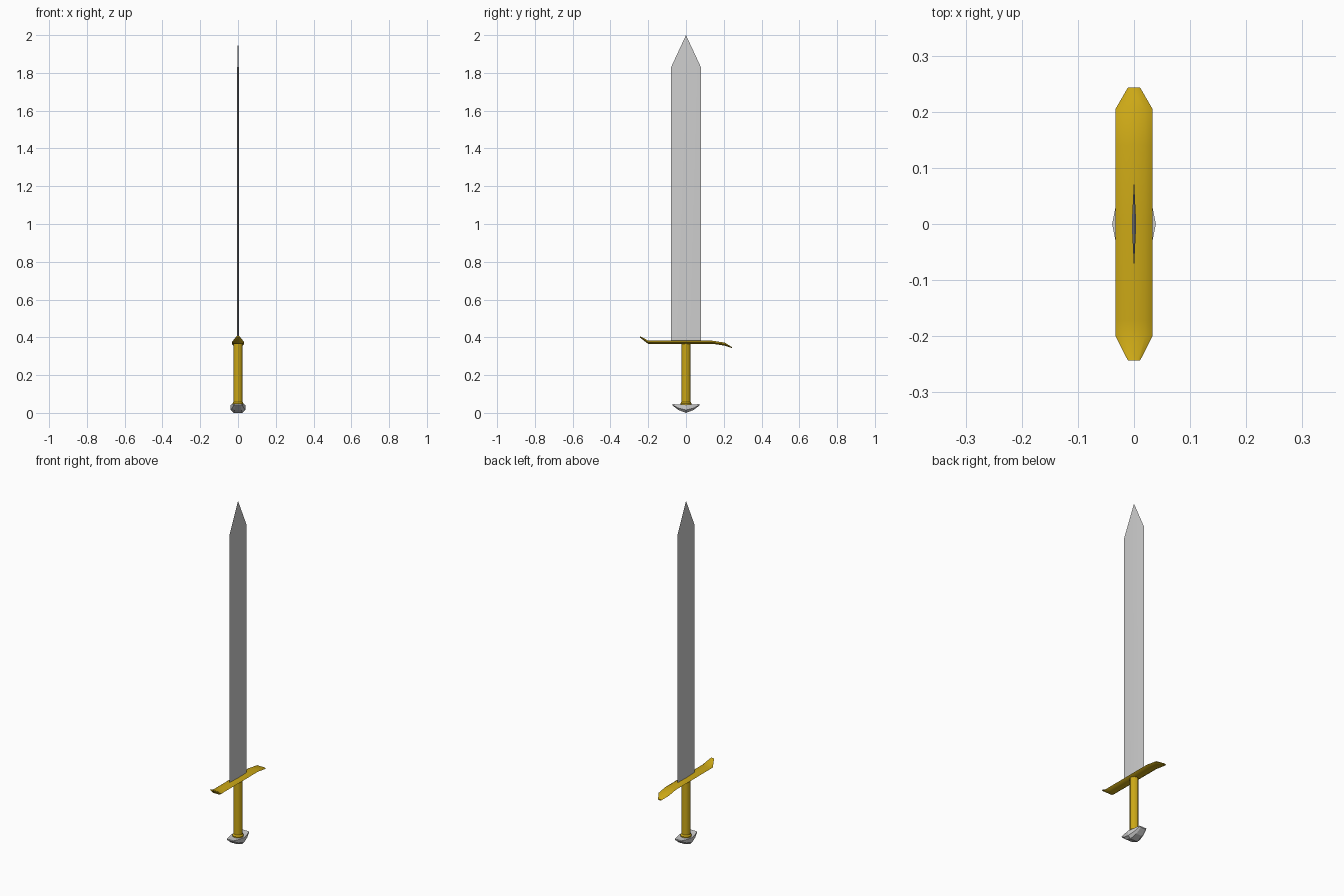
import bpy, bmesh, math
from mathutils import Vector

cube = bpy.data.objects.get("Cube")
if cube:
    bpy.data.objects.remove(cube, do_unlink=True)


def material(name, rgb):
    mat = bpy.data.materials.new(name)
    mat.use_nodes = True
    mat.diffuse_color = (*rgb, 1)
    mat.node_tree.nodes["Principled BSDF"].inputs["Base Color"].default_value = (*rgb, 1)
    return mat


steel = material("pale steel", (0.62, 0.62, 0.62))
gold = material("gold", (0.6, 0.39, 0.008))


def loft(name, rings, mat, tip=None, smooth=30):
    """Skin closed rings of equal length, capping the ends or closing to a tip."""
    bm = bmesh.new()
    loops = [[bm.verts.new(p) for p in ring] for ring in rings]
    n = len(loops[0])
    for a, b in zip(loops, loops[1:]):
        for i in range(n):
            j = (i + 1) % n
            bm.faces.new((a[i], a[j], b[j], b[i]))
    bm.faces.new(loops[0][::-1])
    if tip:
        point = bm.verts.new(tip)
        for i in range(n):
            bm.faces.new((loops[-1][i], loops[-1][(i + 1) % n], point))
    else:
        bm.faces.new(loops[-1])
    bmesh.ops.recalc_face_normals(bm, faces=bm.faces)
    mesh = bpy.data.meshes.new(name)
    bm.to_mesh(mesh)
    bm.free()
    mesh.materials.append(mat)
    obj = bpy.data.objects.new(name, mesh)
    bpy.context.collection.objects.link(obj)
    if smooth:
        bpy.ops.object.select_all(action="DESELECT")
        obj.select_set(True)
        bpy.context.view_layer.objects.active = obj
        bpy.ops.object.shade_smooth_by_angle(angle=math.radians(smooth))
    return obj


def diamond(z, half_thick, half_wide):
    return [(half_thick, 0, z), (0, half_wide, z), (-half_thick, 0, z), (0, -half_wide, z)]


def circle(z, r, sides=12):
    turn = 2 * math.pi / sides
    return [(r * math.cos(i * turn), r * math.sin(i * turn), z) for i in range(sides)]


# Blade: thin diamond section closing to a point
loft("blade", [diamond(0.37, 0.004, 0.079), diamond(1.83, 0.004, 0.079)],
     steel, tip=(0, 0, 2.0))

# Grip: round, with a small flare above the pommel
loft("grip", [circle(z, r) for z, r in
              ((0.035, 0.03), (0.05, 0.03), (0.058, 0.024), (0.37, 0.024))], gold)

# Crossguard: (y, half width, middle height, half thickness), one end up, one down
guard = [(-0.243, 0.011, 0.402, 0.004), (-0.2, 0.033, 0.374, 0.009),
         (-0.17, 0.033, 0.374, 0.01), (0, 0.033, 0.374, 0.01),
         (0.14, 0.033, 0.374, 0.008), (0.205, 0.033, 0.364, 0.008),
         (0.243, 0.011, 0.346, 0.003)]
loft("crossguard", [[(w, y, z), (w * 0.6, y, z + t), (-w * 0.6, y, z + t),
                     (-w, y, z), (-w * 0.6, y, z - t), (w * 0.6, y, z - t)]
                    for y, w, z, t in guard], gold, smooth=50)

# Pommel: faceted crescent, (y, half width, bottom, top)
half = [(0.072, 0.022, 0.04, 0.047), (0.04, 0.031, 0.015, 0.044), (0, 0.039, 0, 0.043)]
pommel = [(-y, w, b, t) for y, w, b, t in half] + half[-2::-1]
loft("pommel", [[(w, y, t), (-w, y, t), (-w, y, b + (t - b) * 0.35),
                 (-w * 0.6, y, b), (w * 0.6, y, b), (w, y, b + (t - b) * 0.35)]
                for y, w, b, t in pommel], steel, smooth=0)
